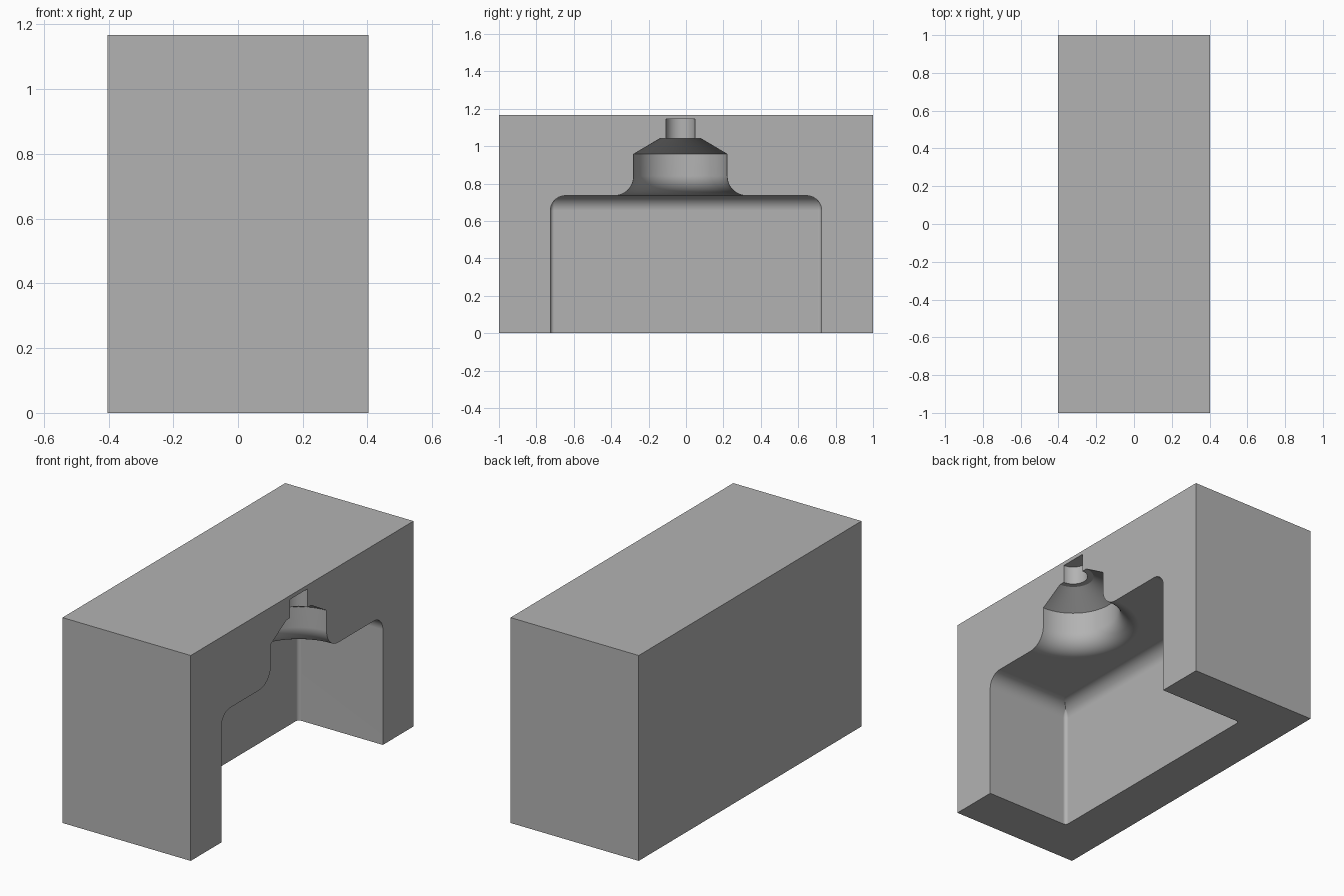
import bpy, bmesh, math

if "Cube" in bpy.data.objects:
    bpy.data.objects.remove(bpy.data.objects["Cube"])

HX, HY, H = 0.403, 1.0, 1.167      # block half width, half length, height
AXIS_Y = -0.03                     # centre line of the neck

grey = bpy.data.materials.new("mould grey")
grey.diffuse_color = (0.45, 0.45, 0.45, 1)
grey.use_nodes = True
grey.node_tree.nodes["Principled BSDF"].inputs["Base Color"].default_value = grey.diffuse_color


def make_object(name, bm):
    bmesh.ops.recalc_face_normals(bm, faces=bm.faces)
    mesh = bpy.data.meshes.new(name)
    bm.to_mesh(mesh)
    bm.free()
    mesh.materials.append(grey)
    obj = bpy.data.objects.new(name, mesh)
    bpy.context.collection.objects.link(obj)
    return obj


def loft(name, rings):
    """Closed solid through equal-length rings of points."""
    bm = bmesh.new()
    loops = [[bm.verts.new(p) for p in ring] for ring in rings]
    n = len(loops[0])
    for a, b in zip(loops, loops[1:]):
        for i in range(n):
            j = (i + 1) % n
            bm.faces.new((a[i], a[j], b[j], b[i]))
    bm.faces.new(loops[0])
    bm.faces.new(loops[-1])
    return make_object(name, bm)


def rounded_rect(inset, z, r=0.02, steps=6):
    """Outline of the body cavity, running out through the open face."""
    hy, x0, x1 = 0.725 - inset, -0.13 + inset, HX + 0.3
    r = max(r - inset, 0.0005)
    pts = [(x1, -hy, z)]
    for cy, start in ((-hy + r, 270), (hy - r, 180)):
        for i in range(steps + 1):
            a = math.radians(start - 90 * i / steps)
            pts.append((x0 + r + r * math.cos(a), cy + r * math.sin(a), z))
    return pts + [(x1, hy, z)]


# Body cavity: straight walls, rounded over at the top
R, TOP, STEPS = 0.08, 0.735, 12
rings = [rounded_rect(0, -0.2)]
for i in range(STEPS + 1):
    a = math.pi / 2 * i / STEPS
    rings.append(rounded_rect(R * (1 - math.cos(a)), TOP - R + R * math.sin(a)))
body_cutter = loft("body_cutter", rings)

# Neck cavity: flared foot, straight neck, cone, small top pin
F, NECK = 0.105, 0.25
profile = [(0.375, 0.65), (0.37, 0.734)]
for i in range(1, STEPS + 1):
    a = math.pi / 2 * i / STEPS
    profile.append((NECK + F * (1 - math.sin(a)), TOP + F * (1 - math.cos(a))))
profile += [(NECK, 0.957), (0.11, 1.04), (0.078, 1.04), (0.078, 1.145)]
SEG = 96
neck_cutter = loft("neck_cutter", [
    [(HX + r * math.cos(2 * math.pi * (k + 0.5) / SEG),
      AXIS_Y + r * math.sin(2 * math.pi * (k + 0.5) / SEG), z) for k in range(SEG)]
    for r, z in profile])

# Mould block with both cavities cut out
block = loft("mould_block", [
    [(-HX, -HY, z), (HX, -HY, z), (HX, HY, z), (-HX, HY, z)] for z in (0, H)])
bpy.context.view_layer.objects.active = block
block.select_set(True)
for cutter in (body_cutter, neck_cutter):
    cutter.hide_render = True
    mod = block.modifiers.new("cut", 'BOOLEAN')
    mod.operation = 'DIFFERENCE'
    mod.solver = 'EXACT'
    mod.object = cutter
    bpy.ops.object.modifier_apply(modifier=mod.name)
    bpy.data.objects.remove(cutter)

# Smooth curves, crisp edges, flat planes
bpy.ops.object.shade_smooth_by_angle(angle=math.radians(25))
weighted = block.modifiers.new("flat planes", 'WEIGHTED_NORMAL')
weighted.keep_sharp = True
